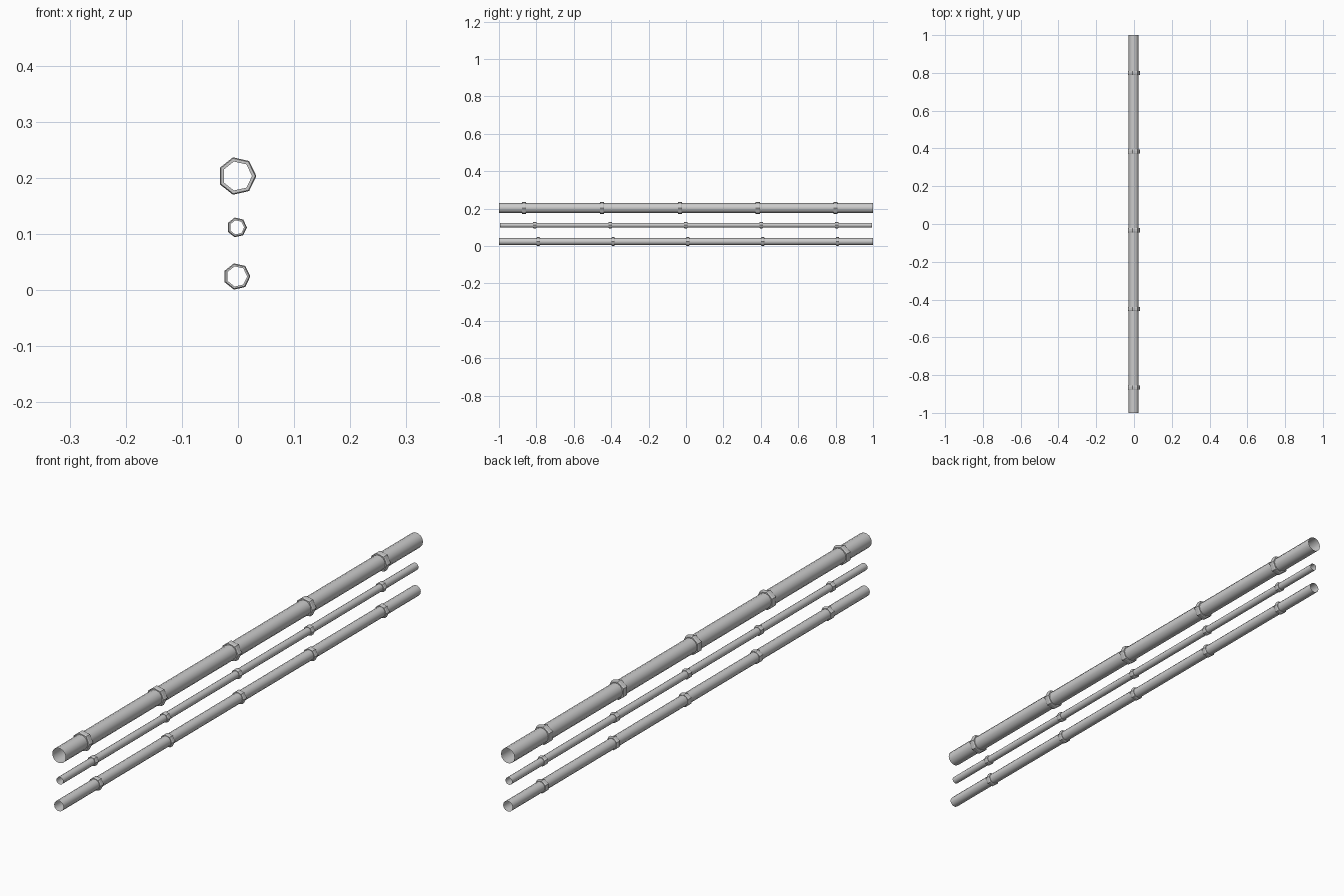
import bpy, math

if "Cube" in bpy.data.objects:
    bpy.data.objects.remove(bpy.data.objects["Cube"])


def lathe(name, x, z, profile, sides, turn, closed, smooth):
    # sweep an (r, y) profile about an axis parallel to y
    verts, faces = [], []
    n = len(profile)
    for i in range(sides):
        a = turn + 2 * math.pi * i / sides
        for r, y in profile:
            verts.append((x + r * math.cos(a), y, z + r * math.sin(a)))
    for i in range(sides):
        j = (i + 1) % sides
        for k in range(n if closed else n - 1):
            m = (k + 1) % n
            faces.append((i * n + k, i * n + m, j * n + m, j * n + k))
    me = bpy.data.meshes.new(name)
    me.from_pydata(verts, [], faces)
    ob = bpy.data.objects.new(name, me)
    bpy.context.collection.objects.link(ob)
    if smooth:
        me.shade_smooth()
    return ob


# name, x, z, pipe radius, collar radius, half width, first collar y, spacing, y ends
pipes = [
    ("large_pipe", -0.0015, 0.2035, 0.0265, 0.0342, 0.011, -0.866, 0.4165, -1.0, 1.0),
    ("small_pipe", -0.002, 0.112, 0.0130, 0.0180, 0.009, -0.808, 0.4035, -0.995, 0.995),
    ("medium_pipe", -0.002, 0.0245, 0.0185, 0.0240, 0.009, -0.790, 0.4, -1.0, 1.0),
]
for name, x, z, r, R, w, y0, step, a, b in pipes:
    # open tube
    lathe(name, x, z, [(r, a), (r, b)], 14, 0, False, True)
    # faceted joint collars
    for i in range(5):
        y = y0 + i * step
        prof = [(r, y - w), (R - 0.002, y - w), (R, y - w * 0.6),
                (R, y + w * 0.6), (R - 0.002, y + w), (r, y + w)]
        lathe(f"{name}_collar_{i + 1}", x, z, prof, 7, 0, False, False)
